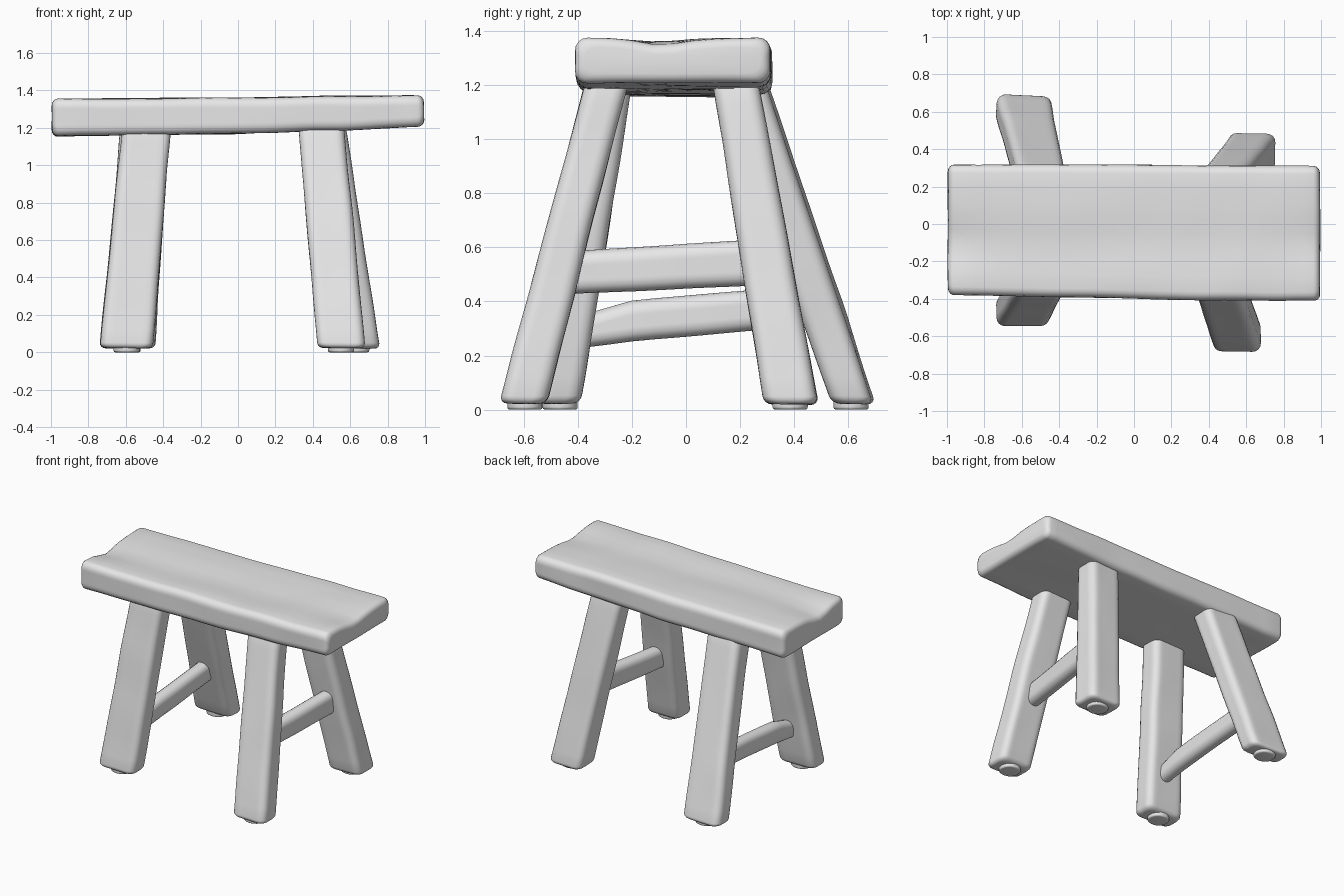
import bpy, bmesh, math
from mathutils import Vector, noise

cube = bpy.data.objects.get("Cube")
if cube:
    bpy.data.objects.remove(cube, do_unlink=True)

wood = bpy.data.materials.new("plain grey wood")
wood.use_nodes = True
grey = (0.8, 0.8, 0.8, 1)
wood.diffuse_color = grey
wood.node_tree.nodes["Principled BSDF"].inputs["Base Color"].default_value = grey

X, Y, Z = Vector((1, 0, 0)), Vector((0, 1, 0)), Vector((0, 0, 1))


def rounded_rect(hw, hd, r, arc=4, side=8):
    """Outline of a rounded rectangle with extra points along its sides."""
    r = min(r, hw * 0.98, hd * 0.98)
    corners = []
    for k, (sx, sy) in enumerate([(1, 1), (-1, 1), (-1, -1), (1, -1)]):
        angles = [(k + i / arc) * math.pi / 2 for i in range(arc + 1)]
        corners.append([Vector((sx * (hw - r) + r * math.cos(a), sy * (hd - r) + r * math.sin(a)))
                        for a in angles])
    points = []
    for k, corner in enumerate(corners):
        points += corner
        end, start = corner[-1], corners[(k + 1) % 4][0]
        points += [end.lerp(start, i / side) for i in range(1, side)]
    return points


def loft(name, keys, u, v, radius, cap, wobble=0.005, steps=8, shape=None):
    """Beam through (centre, half width, half depth, twist) keys, with rounded ends."""
    rings = []
    for (c0, *a), (c1, *b) in zip(keys, keys[1:]):
        for i in range(steps):
            t = i / steps
            rings.append((Vector(c0).lerp(Vector(c1), t), *[p + (q - p) * t for p, q in zip(a, b)], 0))
    rings.append((Vector(keys[-1][0]), *keys[-1][1:], 0))

    def rounded_end(ring, outward):
        c, hw, hd, tw, _ = ring
        quarter = [i / 4 * math.pi / 2 for i in range(1, 5)]
        return [(c + outward * cap * math.sin(a), hw, hd, tw, cap * (1 - math.cos(a))) for a in quarter]

    axis = (rings[-1][0] - rings[0][0]).normalized()
    rings = rounded_end(rings[0], -axis)[::-1] + rings + rounded_end(rings[-1], axis)

    bm = bmesh.new()
    loops = []
    for c, hw, hd, tw, inset in rings:
        loop = []
        for p in rounded_rect(hw - inset, hd - inset, radius):
            x = p.x * math.cos(tw) - p.y * math.sin(tw)
            y = p.x * math.sin(tw) + p.y * math.cos(tw)
            co = c + u * x + v * y
            co += noise.noise_vector(co * 3.5) * wobble
            loop.append(bm.verts.new(shape(co) if shape else co))
        loops.append(loop)
    n = len(loops[0])
    for a, b in zip(loops, loops[1:]):
        for i in range(n):
            bm.faces.new((a[i], a[(i + 1) % n], b[(i + 1) % n], b[i]))
    bm.faces.new(loops[0])
    bm.faces.new(loops[-1])
    bmesh.ops.recalc_face_normals(bm, faces=bm.faces)
    mesh = bpy.data.meshes.new(name)
    bm.to_mesh(mesh)
    bm.free()
    mesh.materials.append(wood)
    ob = bpy.data.objects.new(name, mesh)
    bpy.context.collection.objects.link(ob)
    bpy.ops.object.select_all(action='DESELECT')
    ob.select_set(True)
    bpy.context.view_layer.objects.active = ob
    bpy.ops.object.shade_smooth_by_angle(angle=math.radians(50))
    return ob


# Seat plank: slightly tilted, with a shallow worn hollow deeper at the ends
def worn(co):
    if co.z > 1.3:
        depth = 0.012 + (0.03 if co.x < 0 else 0.015) * abs(co.x) ** 6
        co.z -= depth * math.exp(-((co.y + 0.1) / 0.11) ** 2)
    return co


loft("seat", [((-0.96, -0.03, 1.255), 0.35, 0.1, 0),
              ((0, -0.042, 1.265), 0.358, 0.096, 0),
              ((0.55, -0.048, 1.278), 0.36, 0.092, 0),
              ((0.96, -0.05, 1.29), 0.36, 0.083, 0)], Y, Z, 0.045, 0.035, shape=worn)

# Legs: foot centre, top centre, half sizes at foot and top, twist
legs = {
    "front_right_leg": ((-0.595, -0.465), (-0.49, -0.28), (0.14, 0.08), (0.13, 0.08), 0.0),
    "front_left_leg": ((0.55, -0.595), (0.445, -0.295), (0.128, 0.088), (0.122, 0.08), 0.0),
    "back_right_leg": ((-0.59, 0.61), (-0.495, 0.215), (0.145, 0.078), (0.13, 0.085), -0.06),
    "back_left_leg": ((0.632, 0.385), (0.455, 0.185), (0.125, 0.1), (0.12, 0.085), 0.0),
}
for name, (foot, top, size0, size1, twist) in legs.items():
    loft(name, [((*foot, 0.05), *size0, twist), ((*top, 1.2), *size1, twist)],
         X, Y, 0.045, 0.03, steps=16)
    # Worn oval stub under the foot
    loft(name.replace("leg", "foot_stub"),
         [((*foot, 0.01), 0.07, 0.065, 0), ((*foot, 0.05), 0.07, 0.065, 0)],
         X, Y, 0.06, 0.01, wobble=0, steps=2)

# Stretchers joining the front and back leg at each end
loft("left_stretcher", [((0.5, -0.45, 0.505), 0.05, 0.078, 0),
                        ((0.57, 0.28, 0.548), 0.05, 0.085, 0)], X, Z, 0.045, 0.02)
loft("right_stretcher", [((-0.565, -0.4, 0.285), 0.045, 0.06, 0),
                         ((-0.56, -0.2, 0.325), 0.05, 0.075, 0),
                         ((-0.56, 0.48, 0.39), 0.05, 0.075, 0)], X, Z, 0.045, 0.02)
